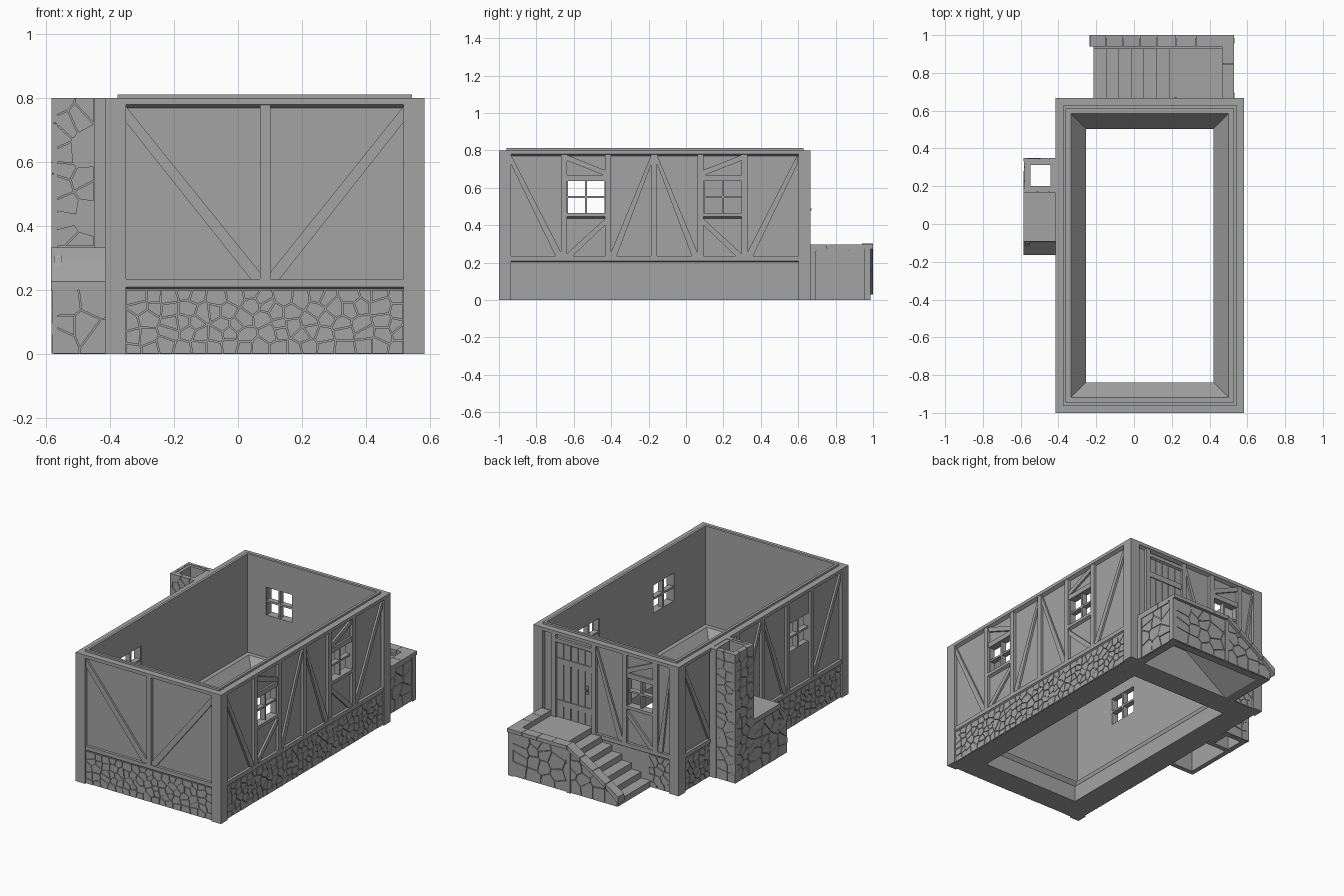
import bpy, bmesh, math, random
from mathutils import Vector

if "Cube" in bpy.data.objects:
    bpy.data.objects.remove(bpy.data.objects["Cube"])

random.seed(4)
X0, X1, Y0, Y1 = -0.416, 0.583, -1.0, 0.666   # house footprint
SX, SY, CX = 0.53, 0.986, -0.585              # stair and chimney faces
grey = bpy.data.materials.new("dark_grey")
grey.diffuse_color = (0.37, 0.37, 0.37, 1)
grey.use_nodes = True
grey.node_tree.nodes["Principled BSDF"].inputs["Base Color"].default_value = grey.diffuse_color

# wall maps: (along, height, depth inwards) -> world
front = lambda u, z, d: (u, Y0 + d, z)
back = lambda u, z, d: (u, Y1 - d, z)
right = lambda u, z, d: (X1 - d, u, z)
left = lambda u, z, d: (X0 + d, u, z)
stair_side = lambda u, z, d: (u, SY - d, z)
stair_end = lambda u, z, d: (SX - d, u, z)
flue_out = lambda u, z, d: (CX + d, u, z)
flue_back = lambda u, z, d: (u, 0.35 - d, z)
flue_front = lambda u, z, d: (u, 0.165 + d, z)
oven_front = lambda u, z, d: (u, -0.165 + d, z)


def prism(wall, poly, d0, d1):
    return [[wall(u, z, d) for u, z in poly] for d in (d0, d1)]


def slab(wall, u0, u1, z0, z1, d0, d1):
    return prism(wall, [(u0, z0), (u1, z0), (u1, z1), (u0, z1)], d0, d1)


def finish(name, bm):
    bmesh.ops.recalc_face_normals(bm, faces=bm.faces)
    me = bpy.data.meshes.new(name)
    bm.to_mesh(me)
    bm.free()
    me.materials.append(grey)
    ob = bpy.data.objects.new(name, me)
    bpy.context.collection.objects.link(ob)
    return ob


def build(name, solids):
    bm = bmesh.new()
    for a, b in solids:
        va, vb = [bm.verts.new(p) for p in a], [bm.verts.new(p) for p in b]
        bm.faces.new(va)
        bm.faces.new(vb[::-1])
        for i in range(len(va)):
            j = (i + 1) % len(va)
            bm.faces.new((va[j], va[i], vb[i], vb[j]))
    return finish(name, bm)


def ring(name, rect, profile):
    """Sweep an (inset, height) section round a rectangle."""
    x0, x1, y0, y1 = rect
    bm = bmesh.new()
    loops = [[bm.verts.new(p) for p in ((x0 + d, y0 + d, z), (x1 - d, y0 + d, z),
                                        (x1 - d, y1 - d, z), (x0 + d, y1 - d, z))]
             for d, z in profile]
    for k, a in enumerate(loops):
        b = loops[(k + 1) % len(loops)]
        for i in range(4):
            j = (i + 1) % 4
            bm.faces.new((a[i], a[j], b[j], b[i]))
    return finish(name, bm)


def clip(poly, n, c):
    out = []
    for i, p in enumerate(poly):
        q = poly[(i + 1) % len(poly)]
        a, b = n.dot(p) - c, n.dot(q) - c
        if a <= 0:
            out.append(p)
        if a * b < 0:
            out.append(p + (q - p) * (a / (a - b)))
    return out


def stones(name, wall, u0, u1, z0, z1, size, d0=0.008, d1=0.022, gap=0.002, slope=None):
    """Random rubble: cells around jittered grid points, pushed out of the wall."""
    nu, nz = max(1, round((u1 - u0) / size)), max(1, round((z1 - z0) / size * 1.15))
    du, dz = (u1 - u0) / nu, (z1 - z0) / nz
    pts = {(i, j): Vector((u0 + (i + 0.5 + random.uniform(-.38, .38)) * du,
                           z0 + (j + 0.5 + random.uniform(-.36, .36)) * dz))
           for i in range(nu) for j in range(nz)}
    out = []
    for (i, j), p in pts.items():
        poly = [Vector(v) for v in ((u0, z0), (u1, z0), (u1, z1), (u0, z1))]
        if slope:
            poly = clip(poly, *slope)
        for a in range(-3, 4):
            for b in range(-3, 4):
                q = pts.get((i + a, j + b))
                if q and (a or b) and len(poly) > 2:
                    n = (q - p).normalized()
                    poly = clip(poly, n, n.dot((p + q) / 2) - gap)
        if len(poly) > 2:
            out.append(prism(wall, poly, d0 + random.uniform(-.001, .001), d1))
    return build(name, out)


def brace(wall, ut, zt, ub, zb, h=0.05, s=0.03):
    """Slanted timber, from top corner to bottom corner."""
    s = math.copysign(s, ub - ut)
    return prism(wall, [(ut, zt), (ut, zt - h), (ub - s, zb), (ub, zb), (ub, zb + h * .4)], 0.008, 0.03)


def post(wall, u, w=0.032):
    return slab(wall, u - w / 2, u + w / 2, 0.22, 0.79, 0.003, 0.03)


def ledge(wall, u0, u1, z0, z1):
    """Horizontal timber with a sloping underside, extruded along the wall."""
    sec = ((0.003, z0 + .008), (0.03, z0 - .006), (0.03, z1), (0.003, z1))
    return [[wall(u, z, d) for d, z in sec] for u in (u0, u1)]


def window(wall, u0, u1, z0=0.465, z1=0.637):
    c, m, t = (u0 + u1) / 2, (z0 + z1) / 2, 0.006
    return [slab(wall, u0, u0 + .004, z0, z1, .015, .053), slab(wall, u1 - .004, u1, z0, z1, .015, .053),
            slab(wall, c - t, c + t, z0, z1, .02, .053), slab(wall, u0, u1, m - t, m + t, .02, .053)]


# plaster shell with the sloping inner footing
shell = ring("wall_shell", (X0, X1, Y0, Y1),
             [(.014, 0), (.014, .205), (.02, .215), (.02, .79), (.039, .79), (.039, .812),
              (.055, .812), (.055, .2), (.082, .2), (.162, .1), (.162, 0)])
holes = [(right, -.636, -.433), (right, .096, .3), (left, -.636, -.433), (back, -.235, -.055)]
cutter = build("window_cutter", [slab(w, a, b, .465, .637, -.05, .15) for w, a, b in holes])
cutter.hide_render = True
cutter.hide_set(True)
mod = shell.modifiers.new("windows", 'BOOLEAN')
mod.operation, mod.object, mod.solver = 'DIFFERENCE', cutter, 'EXACT'
build("window_bars", [s for h in holes for s in window(*h)])

# main timbers
ring("top_beam", (X0, X1, Y0, Y1), [(0, .78), (.022, .768), (.045, .768), (.045, .8), (0, .8)])
ring("sill_beam", (X0, X1, Y0, Y1), [(.003, .21), (.022, .198), (.045, .198), (.045, .235), (.003, .235)])
build("corner_posts", [slab(front, x, x + w, 0, .8, y, y + v)
                       for w, v in ((.065, .035), (.035, .065))
                       for x in (X0, X1 - w) for y in (0, Y1 - Y0 - v)])

# front timbers
build("front_timbers", [post(front, .085), brace(front, -.351, .775, .069, .235),
                        brace(front, .518, .775, .101, .235)])

# long side timbers, mirrored about the middle post
for name, wall in (("right_timbers", right), ("left_timbers", left)):
    parts = [post(wall, -.17)]
    for k in (-1, 1):
        f = lambda y: -.17 + k * (y + .17)
        parts += [post(wall, f(-.652)), post(wall, f(-.417)),
                  brace(wall, f(-.935), .775, f(-.668), .235),
                  brace(wall, f(-.186), .775, f(-.401), .235)]
        if wall is left and k > 0:
            continue
        a, b = f(-.636), f(-.433)
        parts += [ledge(wall, a, b, .438, .465), slab(wall, a, b, .637, .668, .008, .03),
                  brace(wall, b, .435, a, .235, .035),
                  prism(wall, [(a, .775), (a, .745), (b, .665), (b, .695)], .008, .03)]
    build(name, parts)

# back timbers
build("back_timbers",
      [post(back, u) for u in (-.251, -.039, .172, .447)] +
      [brace(back, X0 + .065, .775, -.267, .235), brace(back, .156, .775, -.023, .235),
       ledge(back, -.235, -.055, .438, .465), slab(back, -.235, -.055, .637, .668, .008, .03),
       brace(back, -.055, .435, -.235, .235, .035), ledge(back, .188, .431, .725, .755),
       prism(back, [(-.235, .775), (-.235, .745), (-.055, .665), (-.055, .695)], .008, .03)])

# plank door with straps and handle
pw = .243 / 5
build("door", [slab(back, .188 + i * pw + .002, .188 + (i + 1) * pw - .002, .26, .725, .014, .03)
               for i in range(5)] +
      [slab(back, .192, .427, z, z + .035, .008, .03) for z in (.34, .6)])
build("door_handle", [slab(back, .212, .227, .46, .51, .006, .03),
                      slab(back, .214, .225, .48, .49, -.006, .02)])

# rubble base
for n, w, a, b in (("front", front, X0, X1), ("right", right, Y0, Y1),
                   ("left", left, Y0, Y1), ("back", back, X0, -.14)):
    stones(n + "_base_stones", w, a + .067, b - .067, .002, .2, .05)

# steps and landing
steps, n = [(-.215, 0)], 7
for i in range(n):
    x, z = -.215 + i * .0665, (i + 1) * .265 / n
    steps += [(x, z), (x + .0665, z)]
steps[-1] = (.5, .265)
build("steps", [prism(stair_side, steps + [(.5, .235), (.2, .235), (-.15, 0)], .03, SY - .64)])

# stair walls
side = [(-.215, 0), (.52, 0), (.52, .276), (.12, .276), (-.215, .06)]
build("stair_walls", [prism(stair_side, side, .012, .06),
                      slab(stair_end, .65, SY - .02, 0, .276, .012, .06)])
build("stair_piers", [slab(stair_side, .105, .13, 0, .276, -.001, .02),
                      slab(stair_end, .66, .695, 0, .276, -.001, .05),
                      slab(stair_end, .955, SY, 0, .276, -.001, .03)])
nrm = Vector((-.216, .335)).normalized()
stones("stair_side_stones", stair_side, -.212, .5, .002, .276, .085, .005,
       slope=(nrm, nrm.dot(Vector((.12, .276)))))
stones("stair_end_stones", stair_end, .698, .952, .002, .276, .08, .005)

# coping stones: sloping rail, landing edge, landing end
cope = []
for i in range(4):
    p = [(-.235 + .355 * t, .047 + .229 * t) for t in (i / 4 + .004, (i + 1) / 4 - .004)]
    cope.append(prism(stair_side, p + [(u, z + .026) for u, z in p[::-1]], -.014, .046))
cope[0][0][0] = stair_side(-.235, .03, -.014)
cope[0][1][0] = stair_side(-.235, .03, .046)
for i in range(4):
    u = .12 + i * .1025
    cope.append(slab(stair_side, u + .002, u + .1025, .274, .297, -.014, .046))
for i in range(3):
    y = .66 + i * .0933
    cope.append(slab(stair_end, y + .002, y + .0933, .262, .297, 0, .065))
build("stair_coping", cope)

# chimney flue
ring("chimney_flue", (CX + .008, X0 + .004, .172, .343), [(0, 0), (0, .797), (.03, .797), (.03, 0)])
build("chimney_strips", [slab(flue_back, -.45, X0 + .01, 0, .8, 0, .03),
                         slab(flue_front, -.45, X0 + .01, .3, .8, 0, .03)])
stones("chimney_outer_stones", flue_out, .166, .349, .002, .8, .065, .002, .02)
stones("chimney_back_stones", flue_back, CX + .001, -.452, .002, .8, .06, .002, .02)
stones("chimney_front_stones", flue_front, CX + .001, -.452, .337, .8, .06, .002, .02)

# low oven beside the chimney, hollow underneath
oven = [(-.157, 0), (.175, 0), (.175, .31), (-.1, .31), (-.157, .21)]
build("oven_walls", [prism(flue_out, oven, .009, .035),
                     slab(oven_front, CX + .01, X0 + .015, 0, .21, .009, .035)])
cap = [(-.165, .2), (-.165, .226), (-.098, .298), (-.092, .333), (.172, .333), (.172, .305),
       (-.075, .305), (-.13, .215)]
build("oven_cap", [prism(flue_out, cap, 0, .185)])
nrm = Vector((-.1, .065)).normalized()
stones("oven_side_stones", flue_out, -.162, .165, .002, .3, .075, .003, .02,
       slope=(nrm, nrm.dot(Vector((-.155, .205)))))
stones("oven_front_stones", oven_front, CX + .004, X0, .002, .2, .07, .003, .02)
